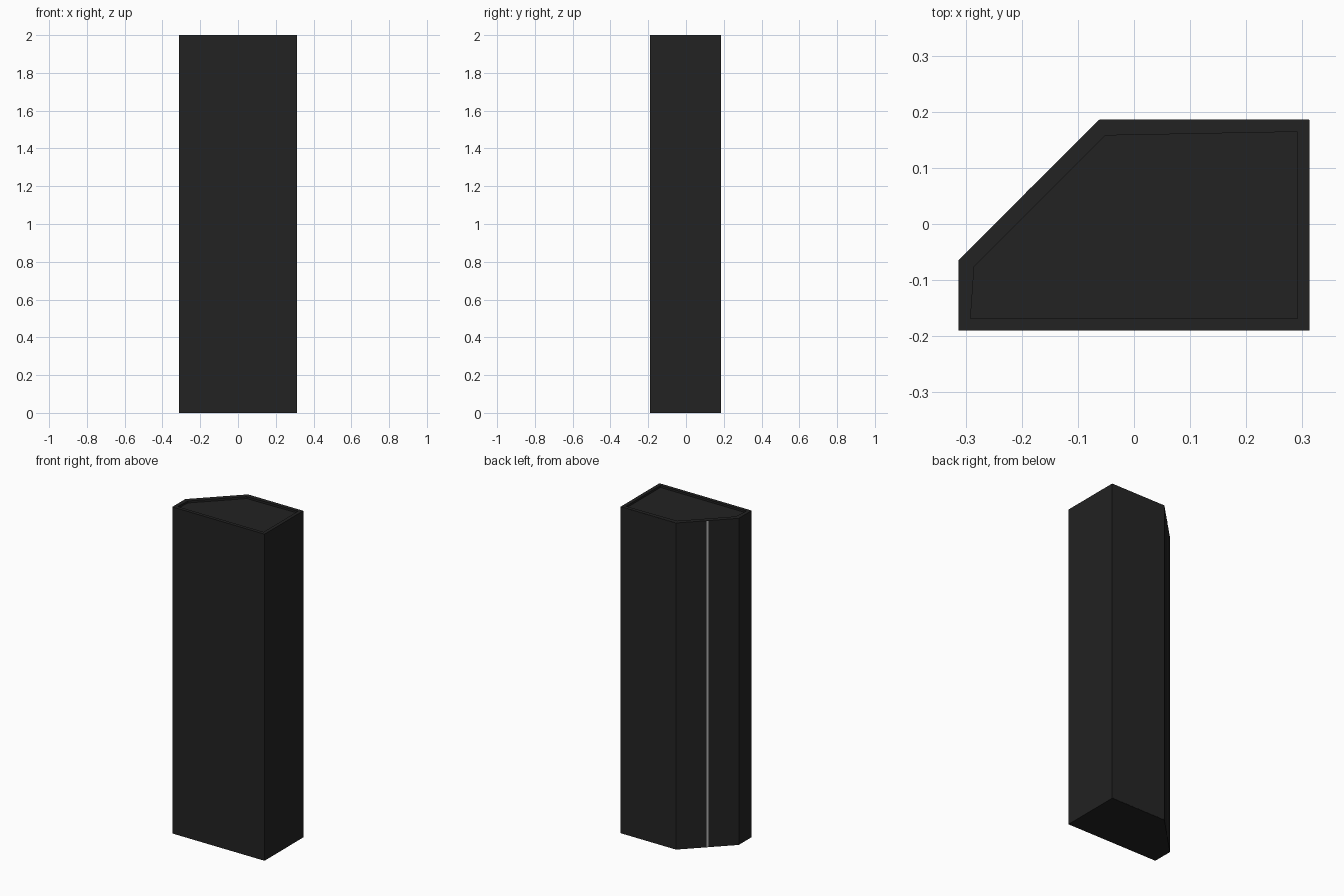
import bpy, bmesh
from mathutils import Vector, Matrix
from math import radians

if "Cube" in bpy.data.objects:
    bpy.data.objects.remove(bpy.data.objects["Cube"])

X, Y0, Y1, H = 0.3125, -0.1895, 0.1855, 2.0
OUTLINE = [(-X, Y0), (X, Y0), (X, Y1), (X - 0.375, Y1), (-X, Y1 - 0.25)]


def material(name, value):
    mat = bpy.data.materials.new(name)
    mat.diffuse_color = (value, value, value, 1)
    mat.use_nodes = True
    mat.node_tree.nodes["Principled BSDF"].inputs["Base Color"].default_value = mat.diffuse_color
    return mat


def add_object(name, bm, mat):
    bmesh.ops.recalc_face_normals(bm, faces=bm.faces)
    mesh = bpy.data.meshes.new(name)
    bm.to_mesh(mesh)
    bm.free()
    mesh.materials.append(mat)
    obj = bpy.data.objects.new(name, mesh)
    bpy.context.collection.objects.link(obj)
    return obj


def box(name, size, centre, turn, mat):
    bm = bmesh.new()
    bmesh.ops.create_cube(bm, size=1)
    bmesh.ops.scale(bm, vec=size, verts=bm.verts)
    bmesh.ops.transform(bm, matrix=Matrix.Translation(centre) @ Matrix.Rotation(turn, 4, 'Z'),
                        verts=bm.verts)
    return add_object(name, bm, mat)


black = material("black", 0.016)
charcoal = material("charcoal", 0.018)
light_grey = material("light_grey", 0.4)

# Cabinet: five-sided prism with a shallow recessed lid
bm = bmesh.new()
base = bm.faces.new([bm.verts.new((x, y, 0)) for x, y in OUTLINE])
grown = bmesh.ops.extrude_face_region(bm, geom=[base], use_keep_orig=True)["geom"]
bmesh.ops.translate(bm, vec=(0, 0, H), verts=[g for g in grown if isinstance(g, bmesh.types.BMVert)])
bmesh.ops.recalc_face_normals(bm, faces=bm.faces)
top = max(bm.faces, key=lambda f: f.calc_center_median().z)
bmesh.ops.inset_region(bm, faces=[top], thickness=0.03)
# A second inset with no width gives the recess a vertical wall
lid = bmesh.ops.extrude_face_region(bm, geom=[top])["geom"]
bmesh.ops.translate(bm, vec=(0, 0, -0.012), verts=[g for g in lid if isinstance(g, bmesh.types.BMVert)])
if top.is_valid:
    bm.faces.remove(top)
add_object("cabinet", bm, black)

# Thin panel covering the back face
box("back_panel", (0.373, 0.001, 1.996), (X - 0.1875, Y1, H / 2), 0, charcoal)

# Light strip up the middle of the angled corner
mid = (Vector(OUTLINE[3]) + Vector(OUTLINE[4])) / 2
box("light_strip", (0.012, 0.002, 1.996), (mid.x, mid.y, H / 2), radians(45), light_grey)
